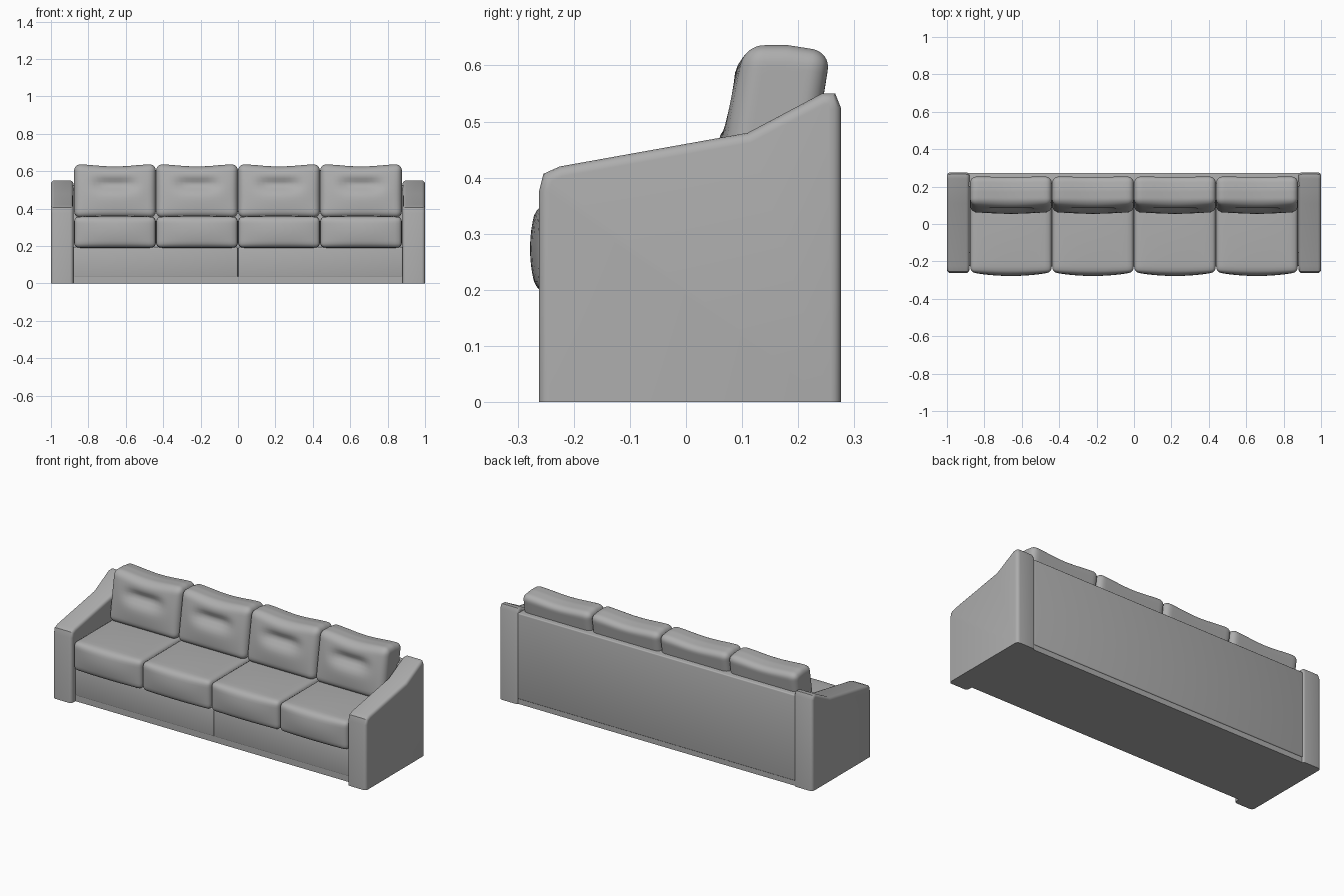
import bpy, bmesh, math
from mathutils import Vector

cube = bpy.data.objects.get("Cube")
if cube:
    bpy.data.objects.remove(cube, do_unlink=True)

fabric = bpy.data.materials.new("grey fabric")
fabric.use_nodes = True
GREY = (0.42, 0.42, 0.42, 1)
fabric.diffuse_color = GREY
fabric.node_tree.nodes["Principled BSDF"].inputs["Base Color"].default_value = GREY


def finish(name, bm, angle=40):
    bmesh.ops.recalc_face_normals(bm, faces=bm.faces)
    mesh = bpy.data.meshes.new(name)
    bm.to_mesh(mesh)
    bm.free()
    mesh.materials.append(fabric)
    ob = bpy.data.objects.new(name, mesh)
    bpy.context.collection.objects.link(ob)
    bpy.ops.object.select_all(action='DESELECT')
    ob.select_set(True)
    bpy.context.view_layer.objects.active = ob
    bpy.ops.object.shade_smooth_by_angle(angle=math.radians(angle))
    return ob


def soft_box(name, low, high, radius, shape=None, cuts=15):
    """Rounded box; shape(p, u) moves each point, u being -1..1 inside the box."""
    low, high = Vector(low), Vector(high)
    centre, half = (low + high) / 2, (high - low) / 2
    bm = bmesh.new()
    bmesh.ops.create_cube(bm, size=2)
    bmesh.ops.subdivide_edges(bm, edges=bm.edges[:], cuts=cuts, use_grid_fill=True)
    for v in bm.verts:
        p = Vector([math.sin(c * math.pi / 2) * h for c, h in zip(v.co, half)])
        core = Vector([max(radius - h, min(h - radius, c)) for c, h in zip(p, half)])
        p = core + (p - core).normalized() * radius
        u = Vector([c / h for c, h in zip(p, half)])
        p += centre
        if shape:
            shape(p, u)
        v.co = p
    return finish(name, bm, 60)


def box(name, low, high, bevel=0.0):
    bm = bmesh.new()
    bmesh.ops.create_cube(bm, size=1)
    for v in bm.verts:
        v.co = [a + (b - a) * (c + 0.5) for a, b, c in zip(low, high, v.co)]
    if bevel:
        bmesh.ops.bevel(bm, geom=bm.edges[:], offset=bevel, segments=3,
                        profile=0.5, affect='EDGES')
    return finish(name, bm)


# Arms: sloping side profile with rounded rims
ARM = [(-.262, 0), (-.262, .375), (-.254, .407), (-.225, .42), (.11, .48),
       (.242, .55), (.266, .55), (.276, .525), (.276, 0)]


def arm(name, side):
    bm = bmesh.new()
    face = bm.faces.new([bm.verts.new((side * 0.88, y, z)) for y, z in ARM])
    out = bmesh.ops.extrude_face_region(bm, geom=[face])
    moved = [g for g in out["geom"] if isinstance(g, bmesh.types.BMVert)]
    bmesh.ops.translate(bm, verts=moved, vec=(side * 0.12, 0, 0))
    rims = [e for e in bm.edges
            if abs(e.verts[0].co.x - e.verts[1].co.x) < 1e-5
            and max(v.co.z for v in e.verts) > 0.01]
    bmesh.ops.bevel(bm, geom=rims, offset=0.018, segments=4, profile=0.5,
                    affect='EDGES', clamp_overlap=True)
    return finish(name, bm)


arm("left_arm", 1)
arm("right_arm", -1)

# Base, front panels and back
box("plinth", (-.885, -.218, 0), (.885, .268, .18))
for side, label in ((1, "left"), (-1, "right")):
    xs = sorted((side * 0.001, side * 0.882))
    box(label + "_front_panel", (xs[0], -.226, .03), (xs[1], -.15, .195), 0.008)
box("front_skirt", (-.882, -.225, 0), (.882, -.2, .036))
box("back_panel", (-.885, .2, .03), (.885, .273, .525), 0.006)


# Cushions
def seat_shape(p, u):
    if u.y < 0:
        bow = (1 - u.x ** 2) * (1 - 0.7 * u.z ** 2)
        p.y -= 0.02 * bow * u.y ** 2
    p.z += 0.006 * (1 - u.x ** 2) * (1 - u.y ** 2) * max(u.z, 0)


def back_shape(p, u):
    swell = (1 - u.x ** 2) * (1 - u.z ** 2)
    if u.y < 0:
        dent = math.exp(-(u.x / 0.5) ** 4 - ((u.z - 0.25) / 0.26) ** 2)
        p.y += -u.y * (0.032 * dent - 0.022 * swell)
    if u.z > 0:
        p.z -= 0.012 * u.z * math.cos(u.x * math.pi / 2) ** 2
        p.z -= 0.012 * u.z * max(u.y, 0)
    p.y += 0.16 * (p.z - 0.5)


WIDTH = 0.4385
for i in range(4):
    x0 = (i - 2) * WIDTH + 0.001
    x1 = x0 + WIDTH - 0.002
    soft_box("seat_cushion_%d" % (i + 1), (x0, -.258, .19), (x1, .15, .357),
             0.027, seat_shape)
    soft_box("back_cushion_%d" % (i + 1), (x0, .083, .352), (x1, .238, .637),
             0.034, back_shape, 23)
